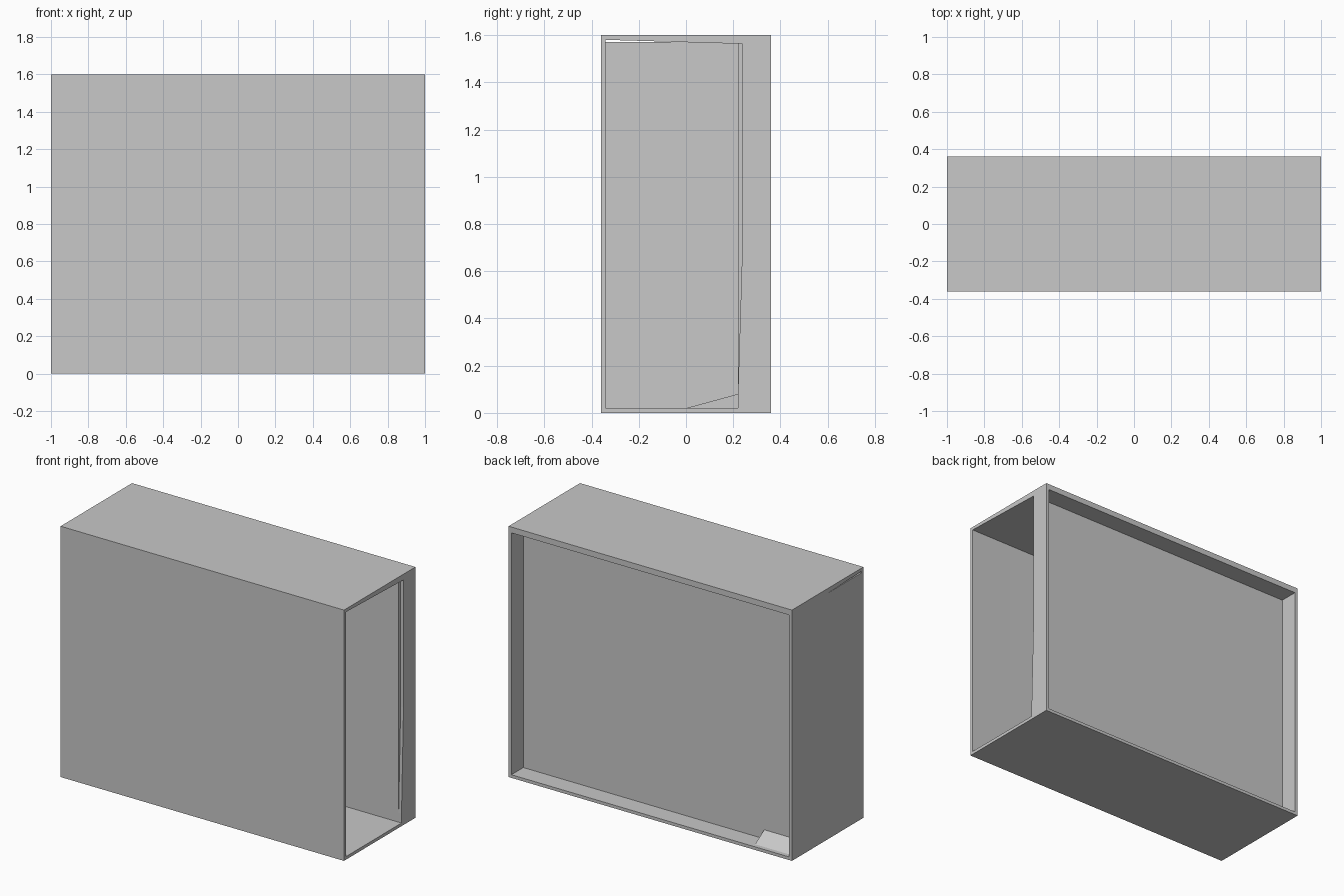
import bpy, bmesh

if "Cube" in bpy.data.objects:
    bpy.data.objects.remove(bpy.data.objects["Cube"])

grey = bpy.data.materials.new("light_grey")
grey.diffuse_color = (0.58, 0.58, 0.58, 1)
grey.use_nodes = True
grey.node_tree.nodes["Principled BSDF"].inputs["Base Color"].default_value = grey.diffuse_color


def prism(name, profile, x0, x1):
    """Closed solid: a (y, z) profile swept along x."""
    bm = bmesh.new()
    base = bm.faces.new([bm.verts.new((x0, y, z)) for y, z in profile])
    res = bmesh.ops.extrude_face_region(bm, geom=[base])
    moved = [v for v in res["geom"] if isinstance(v, bmesh.types.BMVert)]
    bmesh.ops.translate(bm, verts=moved, vec=(x1 - x0, 0, 0))
    bmesh.ops.recalc_face_normals(bm, faces=bm.faces)
    me = bpy.data.meshes.new(name)
    bm.to_mesh(me)
    bm.free()
    me.materials.append(grey)
    ob = bpy.data.objects.new(name, me)
    bpy.context.collection.objects.link(ob)
    return ob


def rect(y0, y1, z0, z1):
    return [(y0, z0), (y1, z0), (y1, z1), (y0, z1)]


# Outer shell panels
prism("front_panel", rect(-0.36, -0.34, 0, 1.6), -1, 1)
prism("bottom_panel", rect(-0.34, 0.36, 0, 0.02), -1, 1)
prism("left_panel", rect(-0.34, 0.36, 0.02, 1.57), -1, -0.98)

# Top panel thickens slightly towards the back
prism("top_panel", [(-0.34, 1.6), (-0.34, 1.58), (0.24, 1.563),
                    (0.36, 1.563), (0.36, 1.6)], -1, 1)

# Recessed back panel
prism("back_panel", rect(0.22, 0.24, 0.02, 1.567), -0.98, 0.98)

# Narrow post closing the back recess on the open right side
prism("right_post", [(0.22, 0.02), (0.36, 0.02), (0.36, 1.565),
                     (0.24, 1.565), (0.24, 0.75), (0.22, 0.08)], 0.98, 1)

# Low ramp in the corner, passing under the back panel
prism("corner_ramp", [(0, 0.02), (0.22, 0.08), (0.24, 0.078),
                      (0.358, 0.003), (0.2, 0.003)], -0.98, -0.72)
